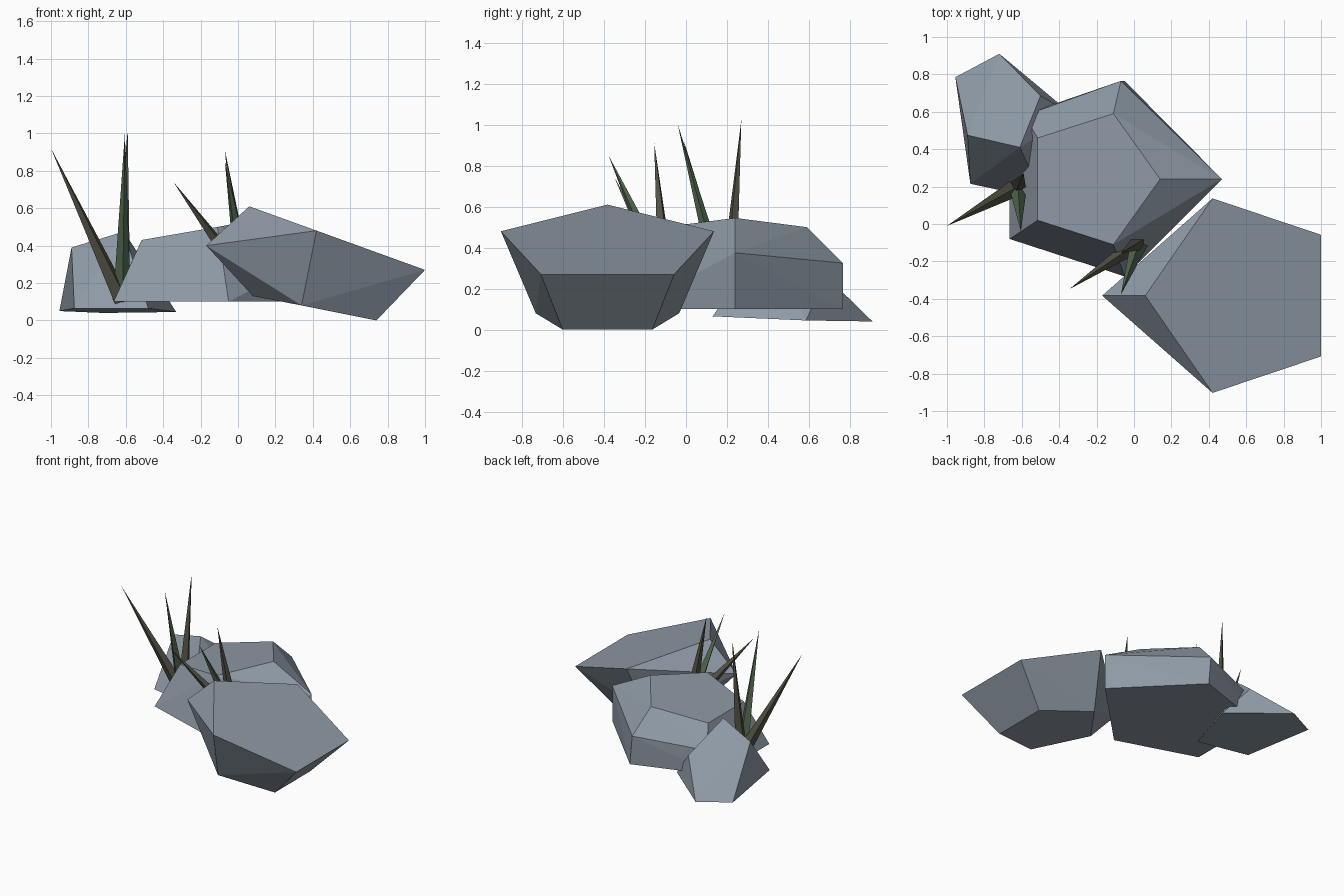
import bpy, bmesh
from mathutils import Vector

if "Cube" in bpy.data.objects:
    bpy.data.objects.remove(bpy.data.objects["Cube"])


def material(name, rgb):
    m = bpy.data.materials.new(name)
    m.diffuse_color = (*rgb, 1)
    m.use_nodes = True
    m.node_tree.nodes["Principled BSDF"].inputs["Base Color"].default_value = m.diffuse_color
    return m


STONE = material("blue grey stone", (0.27, 0.32, 0.375))
GREEN = material("dark green", (0.085, 0.14, 0.075))
OLIVE = material("brown olive", (0.09, 0.088, 0.06))


def finish(bm, name, mat):
    bmesh.ops.recalc_face_normals(bm, faces=bm.faces)
    mesh = bpy.data.meshes.new(name)
    bm.to_mesh(mesh)
    bm.free()
    mesh.materials.append(mat)
    bpy.context.collection.objects.link(bpy.data.objects.new(name, mesh))


def rock(name, points):
    """Faceted boulder: convex hull of its corners, flat facets merged."""
    bm = bmesh.new()
    for p in points:
        bm.verts.new(p)
    bmesh.ops.convex_hull(bm, input=bm.verts)
    bmesh.ops.dissolve_limit(bm, angle_limit=0.06, verts=bm.verts, edges=bm.edges)
    finish(bm, name, STONE)


def blade(name, base, tip, mat, radius=0.048):
    """Thin four-sided spike from base to tip."""
    base, tip = Vector(base), Vector(tip)
    d = tip - base
    bm = bmesh.new()
    bmesh.ops.create_cone(bm, cap_ends=True, segments=4, radius1=radius,
                          radius2=0, depth=d.length)
    bmesh.ops.remove_doubles(bm, verts=bm.verts, dist=1e-5)
    bmesh.ops.transform(bm, verts=bm.verts,
                        matrix=d.to_track_quat('Z', 'Y').to_matrix().to_4x4())
    bmesh.ops.translate(bm, verts=bm.verts, vec=(base + tip) / 2)
    finish(bm, name, mat)


# Front boulder, mirrored about y = -0.385: (x, half width, z)
half = [(0.06, 0, 0.61), (0.42, 0.52, 0.48), (1.0, 0.325, 0.27), (-0.17, 0, 0.40),
        (0.08, 0, 0.13), (0.34, 0.35, 0.08), (0.74, 0.218, 0.0)]
rock("front_boulder", [(x, -0.383 + s * w, z) for x, w, z in half
                       for s in ((1, -1) if w else (1,))])

# Middle boulder: sloping top, shoulders, flat underside
rock("middle_boulder", [
    (-0.515, 0.46, 0.43), (-0.11, 0.59, 0.50), (0.14, 0.24, 0.545),
    (-0.11, -0.11, 0.50), (-0.515, 0.02, 0.43),
    (0.47, 0.24, 0.375), (-0.07, 0.765, 0.325), (-0.585, 0.58, 0.28),
    (0.47, 0.24, 0.10), (-0.05, 0.765, 0.10), (-0.665, 0.56, 0.10),
    (-0.665, -0.08, 0.10), (-0.05, -0.28, 0.10)])

# Back boulder: top slopes down to the rear
rock("back_boulder", [
    (-0.955, 0.785, 0.05), (-0.72, 0.91, 0.04), (-0.50, 0.685, 0.26),
    (-0.61, 0.41, 0.475), (-0.89, 0.475, 0.39), (-0.875, 0.215, 0.065),
    (-0.48, 0.13, 0.065), (-0.33, 0.585, 0.045)])

# Two tufts of grass between the stones
tufts = [
    ("left", (-0.62, 0.20, 0.11), [((-1.0, -0.01, 0.92), OLIVE),
                                   ((-0.605, -0.04, 1.0), GREEN),
                                   ((-0.59, 0.27, 1.025), OLIVE)]),
    ("front", (0.03, -0.095, 0.23), [((-0.345, -0.348, 0.74), OLIVE),
                                     ((-0.07, -0.378, 0.85), GREEN),
                                     ((-0.07, -0.155, 0.91), OLIVE)])]
for side, base, tips in tufts:
    for i, (tip, mat) in enumerate(tips):
        blade(f"{side}_grass_blade_{i + 1}", base, tip, mat)
